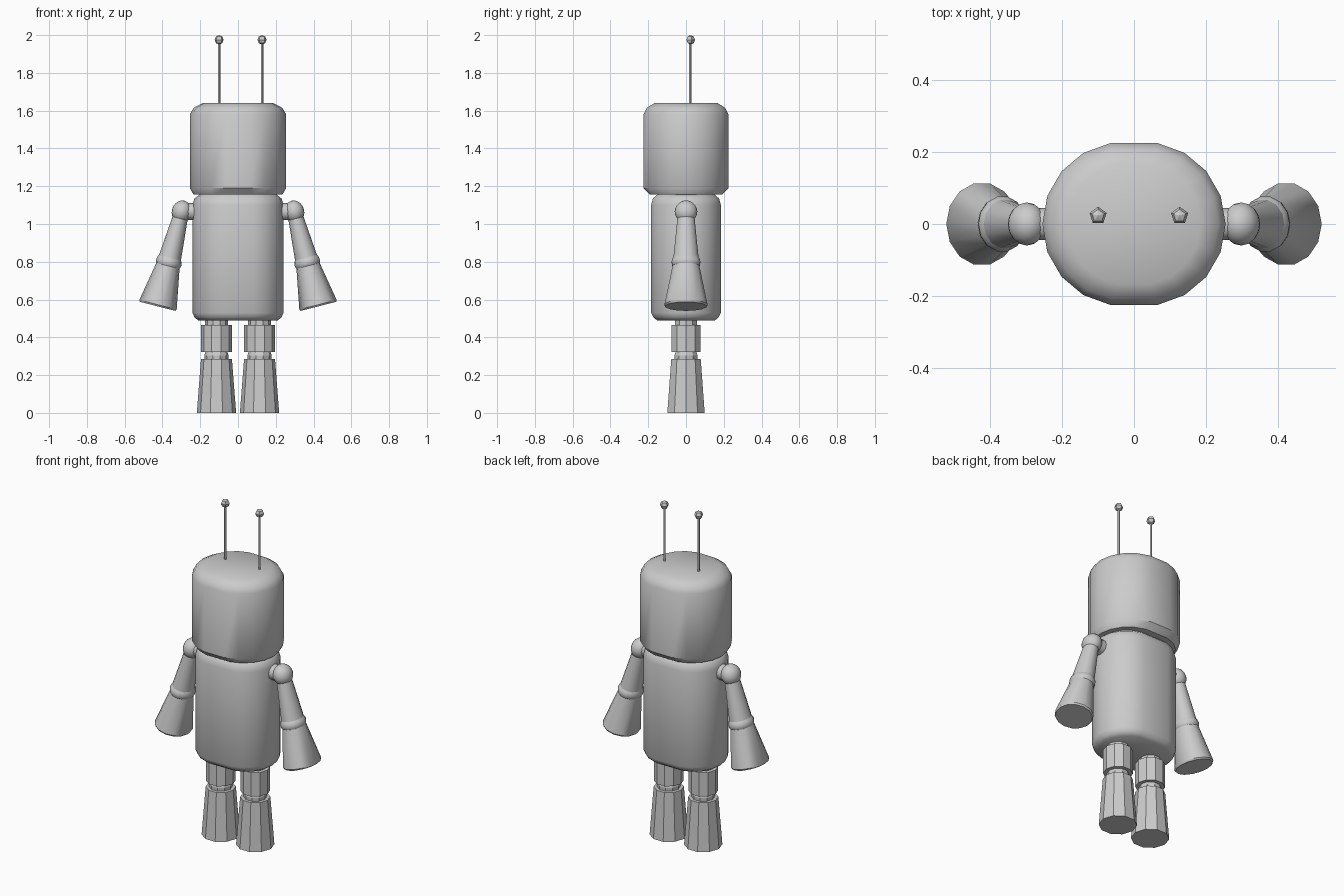
import bpy, bmesh
from math import sin, cos, tau, radians
from mathutils import Matrix

if "Cube" in bpy.data.objects:
    bpy.data.objects.remove(bpy.data.objects["Cube"])


def loft(name, profile, sides, matrix=Matrix(), smooth=None):
    """Stack rings of (radius, z, widening in x) into a closed solid."""
    bm = bmesh.new()
    rings = []
    for r, z, wide in profile:
        ring = []
        for i in range(sides):
            a = tau * i / sides
            x = r * cos(a) + (wide if cos(a) > 0 else -wide)
            ring.append(bm.verts.new((x, r * sin(a), z)))
        rings.append(ring)
    for lo, hi in zip(rings, rings[1:]):
        for i in range(sides):
            j = (i + 1) % sides
            bm.faces.new((lo[i], lo[j], hi[j], hi[i]))
    bm.faces.new(rings[0])
    bm.faces.new(rings[-1])
    bm.transform(matrix)
    bmesh.ops.recalc_face_normals(bm, faces=bm.faces)
    return finish(name, bm, smooth)


def ball(name, radius, segments, rings, matrix, smooth=None):
    bm = bmesh.new()
    bmesh.ops.create_uvsphere(bm, u_segments=segments, v_segments=rings, radius=radius)
    bm.transform(matrix)
    bmesh.ops.recalc_face_normals(bm, faces=bm.faces)
    return finish(name, bm, smooth)


def finish(name, bm, smooth):
    mesh = bpy.data.meshes.new(name)
    bm.to_mesh(mesh)
    bm.free()
    ob = bpy.data.objects.new(name, mesh)
    bpy.context.collection.objects.link(ob)
    if smooth:
        bpy.ops.object.select_all(action='DESELECT')
        ob.select_set(True)
        bpy.context.view_layer.objects.active = ob
        bpy.ops.object.shade_smooth_by_angle(angle=radians(smooth))
    return ob


# Head and body: widened round drums with bevelled rims
loft("head", [(0.195, 1.155, 0.04), (0.2285, 1.19, 0.0265), (0.2285, 1.58, 0.0265),
              (0.210, 1.615, 0.025), (0.170, 1.64, 0.016)], 18, smooth=38)
loft("body", [(0.155, 0.49, 0.055), (0.175, 0.505, 0.055), (0.188, 0.53, 0.053),
              (0.188, 1.10, 0.053), (0.178, 1.135, 0.053), (0.155, 1.155, 0.05)],
     18, smooth=38)

# Antennas
for side, x in (("left", -0.10), ("right", 0.127)):
    place = Matrix.Translation((x, 0.023, 0))
    loft(side + "_antenna_rod", [(0.007, 1.62, 0), (0.007, 1.965, 0)], 5, place)
    ball(side + "_antenna_tip", 0.025, 5, 4, place @ Matrix.Translation((0, 0, 1.975)))

for side, s in (("left", -1), ("right", 1)):
    # Arm: slightly flattened, hanging outwards from the shoulder ball
    shoulder = Matrix.Translation((s * 0.298, 0, 1.065))
    arm = shoulder @ Matrix.Rotation(radians(-14.3 * s), 4, 'Y') @ Matrix.Diagonal((0.88, 1, 1, 1))
    ball(side + "_shoulder", 0.06, 16, 10, arm, 40)
    loft(side + "_shoulder_peg", [(0.045, 0, 0), (0.045, 0.1, 0)], 12,
         shoulder @ Matrix.Rotation(radians(-90 * s), 4, 'Y'), 40)
    loft(side + "_upper_arm", [(0.07, -0.27, 0), (0.045, -0.02, 0)], 14, arm, 40)
    loft(side + "_elbow", [(0.066, -0.305, 0), (0.076, -0.29, 0), (0.078, -0.275, 0),
                           (0.074, -0.26, 0), (0.064, -0.245, 0)], 14, arm, 40)
    loft(side + "_forearm", [(0.110, -0.517, 0), (0.116, -0.508, 0), (0.070, -0.285, 0)],
         14, arm, 40)

    # Leg: faceted foot, knee joint, thigh and hip
    leg = Matrix.Translation((s * 0.114, 0, 0))
    loft(side + "_foot", [(0.104, 0, 0), (0.082, 0.285, 0)], 10, leg)
    loft(side + "_knee", [(0.062, 0.27, 0), (0.064, 0.305, 0), (0.056, 0.33, 0)], 10, leg)
    loft(side + "_thigh", [(0.081, 0.322, 0), (0.081, 0.465, 0)], 10, leg)
    loft(side + "_hip", [(0.06, 0.45, 0), (0.06, 0.51, 0)], 10, leg)
